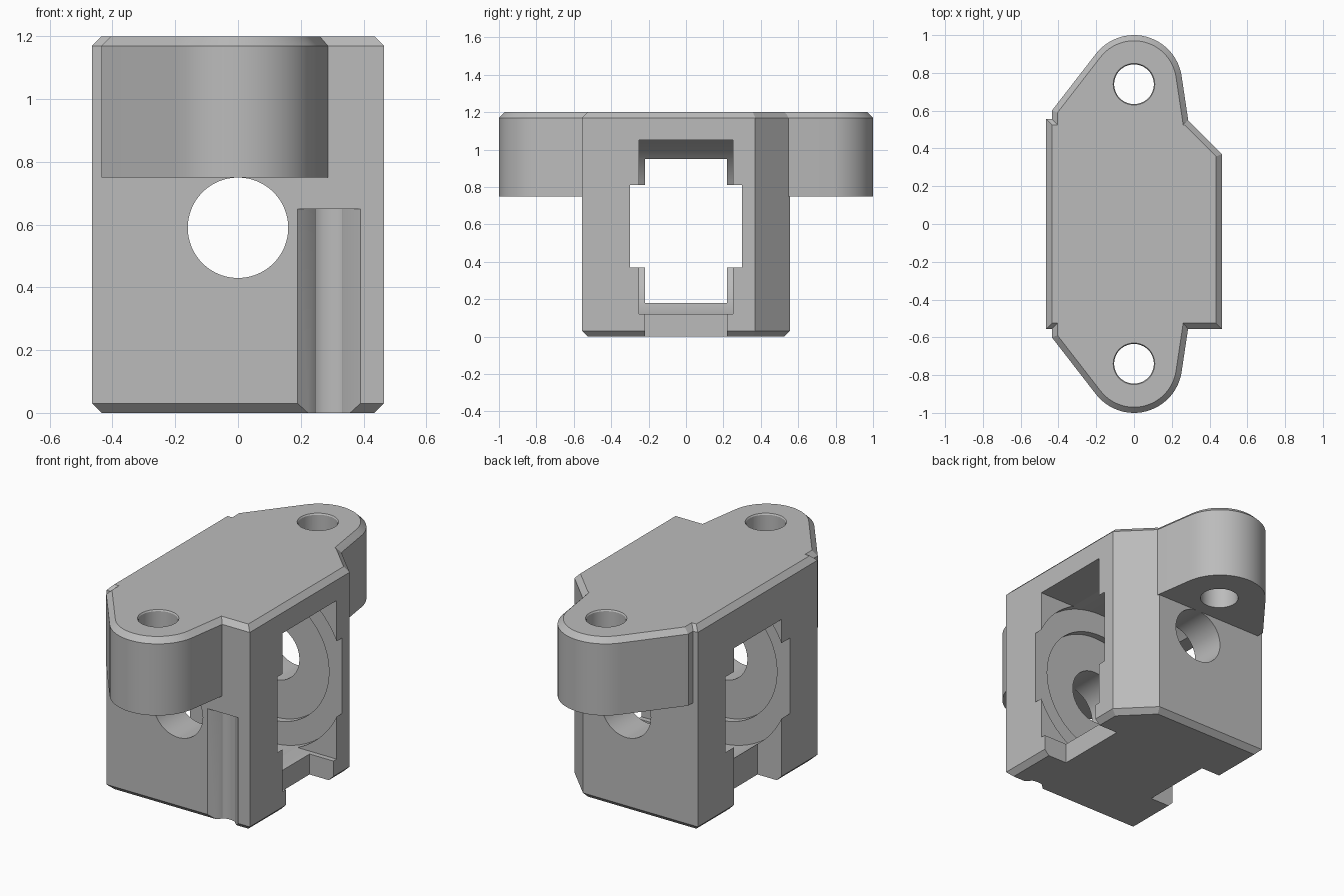
import bpy, bmesh
from math import cos, sin, radians, pi
from mathutils import Matrix

if "Cube" in bpy.data.objects:
    bpy.data.objects.remove(bpy.data.objects["Cube"])

TOP, CENTRE, EDGE = 1.2, 0.59, 0.03


def add_object(name, bm):
    bmesh.ops.recalc_face_normals(bm, faces=bm.faces)
    mesh = bpy.data.meshes.new(name)
    bm.to_mesh(mesh)
    bm.free()
    obj = bpy.data.objects.new(name, mesh)
    bpy.context.collection.objects.link(obj)
    return obj


def prism(name, outline, z0, z1, bevel_levels=()):
    """Extrude an outline upwards and chamfer the rims at the given heights."""
    bm = bmesh.new()
    face = bm.faces.new([bm.verts.new((x, y, z0)) for x, y in outline])
    new = bmesh.ops.extrude_face_region(bm, geom=[face])["geom"]
    for v in new:
        if isinstance(v, bmesh.types.BMVert):
            v.co.z = z1
    rims = [e for e in bm.edges
            if any(all(abs(v.co.z - z) < 1e-4 for v in e.verts) for z in bevel_levels)]
    if rims:
        bmesh.ops.bevel(bm, geom=rims, offset=EDGE, offset_type='OFFSET',
                        segments=1, affect='EDGES')
    return add_object(name, bm)


def box(name, x0, x1, half_y, z0, z1):
    return prism(name, [(x0, -half_y), (x1, -half_y), (x1, half_y), (x0, half_y)], z0, z1)


def cylinder(name, centre, r1, r2, depth, axis='Z', segments=96):
    bm = bmesh.new()
    turn = Matrix.Rotation(pi / 2, 4, 'X') if axis == 'Y' else Matrix()
    bmesh.ops.create_cone(bm, cap_ends=True, segments=segments, radius1=r1, radius2=r2,
                          depth=depth, matrix=Matrix.Translation(centre) @ turn)
    return add_object(name, bm)


def combine(target, tool, operation='DIFFERENCE'):
    mod = target.modifiers.new("join", 'BOOLEAN')
    mod.operation, mod.object, mod.solver = operation, tool, 'EXACT'
    bpy.ops.object.select_all(action='DESELECT')
    bpy.context.view_layer.objects.active = target
    target.select_set(True)
    bpy.ops.object.modifier_apply(modifier=mod.name)
    bpy.data.objects.remove(tool)


# Main block with one cut-off rear corner
housing = prism("housing", [(-.465, -.555), (.465, -.555), (.465, .37), (.28, .555),
                            (-.465, .555)], 0, TOP, (0, TOP))

# Mounting plate with a rounded ear at each end
ear = [(.29, .53)]
for i in range(25):
    a = radians(8.5 + (142.2 - 8.5) * i / 24)
    ear.append((.255 * cos(a), .745 + .255 * sin(a)))
ear.append((-.435, .6))
plate = prism("mounting_plate", ear + [(x, -y) for x, y in reversed(ear)], .75, TOP, (TOP,))
combine(housing, plate, 'UNION')

# Screw holes with countersunk rims
for side in (-1, 1):
    combine(housing, cylinder("screw_hole", (0, side * .74, 1), .105, .105, 1))
    combine(housing, cylinder("screw_rim", (0, side * .74, TOP), .1, .12, .03))

# Wheel cavity: rounded towards the right, open towards the left
combine(housing, cylinder("cavity_round", (0, 0, CENTRE), .46, .46, .5, 'Y'))
combine(housing, box("cavity_window", 0, .6, .25, .12, 1.05))
combine(housing, box("right_window", -.6, 0, .22, .18, .95))

# Open slots through the floor at both sides
combine(housing, box("left_slot", .31, .6, .22, -.1, .2))
combine(housing, box("right_slot", -.6, -.31, .22, -.1, .3))

# Stepped round seats and the axle bore
combine(housing, cylinder("wheel_clearance", (0, 0, CENTRE), .515, .515, .6, 'Y', 128))
combine(housing, cylinder("seat", (0, 0, CENTRE), .38, .38, .68, 'Y'))
combine(housing, cylinder("axle_bore", (0, 0, CENTRE), .16, .16, 1.5, 'Y'))

# Shallow rounded groove in the front face
groove = [(.19, -.6), (.19, -.555), (.245, -.505)]
groove += [(.29 - .045 * cos(pi * i / 8), -.505 + .018 * sin(pi * i / 8)) for i in range(1, 8)]
groove += [(.335, -.505), (.39, -.555), (.39, -.6)]
combine(housing, prism("front_groove", groove, -.1, .65))

# Grey plastic finish
grey = bpy.data.materials.new("mid_grey")
grey.use_nodes = True
colour = (.5, .5, .5, 1)
grey.diffuse_color = colour
grey.node_tree.nodes["Principled BSDF"].inputs["Base Color"].default_value = colour
housing.data.materials.clear()
housing.data.materials.append(grey)
for poly in housing.data.polygons:
    poly.material_index = 0

bpy.ops.object.select_all(action='DESELECT')
housing.select_set(True)
bpy.context.view_layer.objects.active = housing
bpy.ops.object.shade_smooth_by_angle(angle=radians(25))
